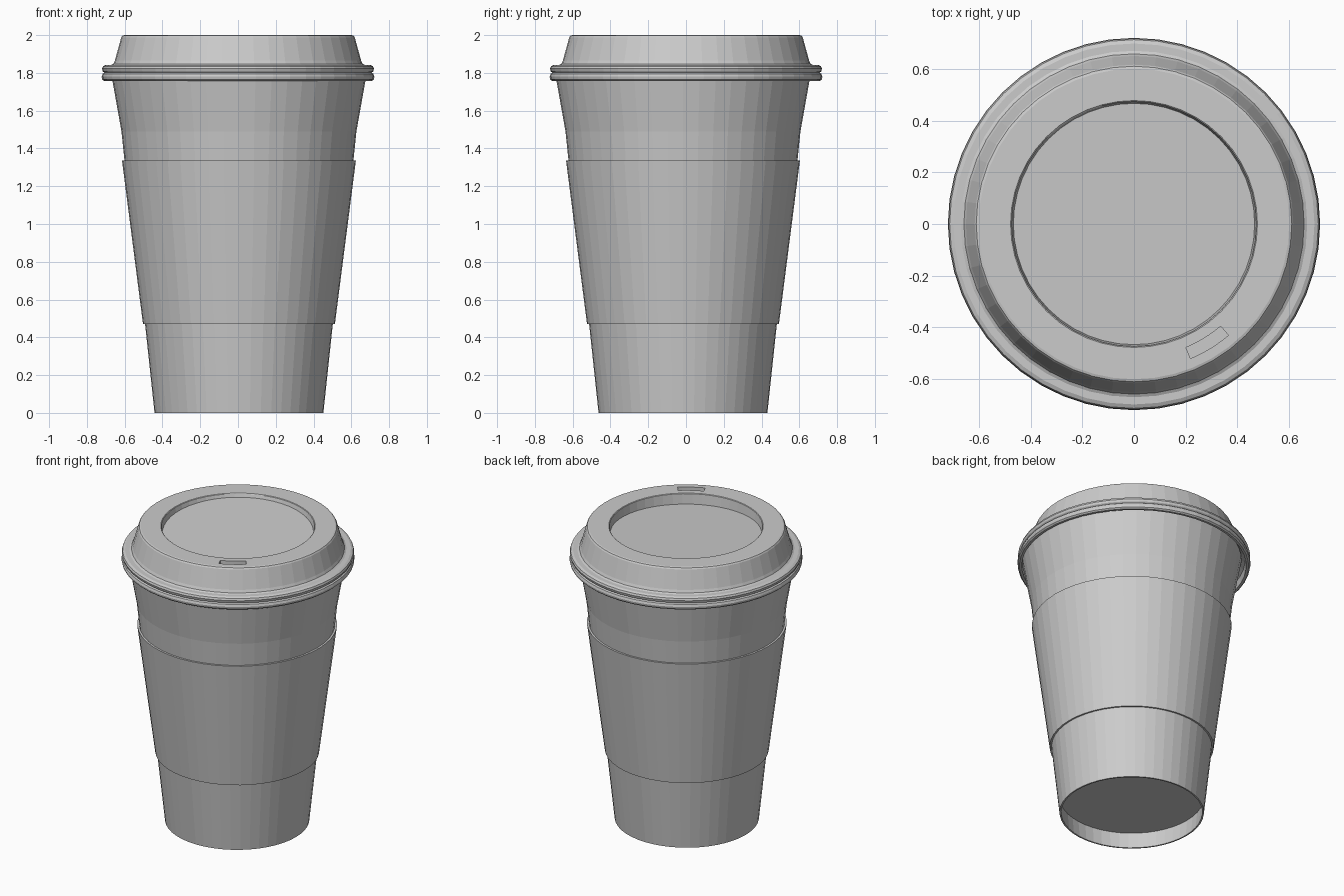
import bpy, bmesh
from math import sin, cos, pi, radians

if "Cube" in bpy.data.objects:
    bpy.data.objects.remove(bpy.data.objects["Cube"])

SEG = 48


def revolve(name, profile, centre=(0, 0), closed=False):
    """Spin (radius, z) points around z; radius 0 becomes a single pole."""
    bm = bmesh.new()
    rings = []
    for r, z in profile:
        if r == 0:
            rings.append([bm.verts.new((0, 0, z))] * SEG)
        else:
            rings.append([bm.verts.new((r * cos(2 * pi * i / SEG), r * sin(2 * pi * i / SEG), z))
                          for i in range(SEG)])
    pairs = list(zip(rings, rings[1:]))
    if closed:
        pairs.append((rings[-1], rings[0]))
    for a, b in pairs:
        for i in range(SEG):
            j = (i + 1) % SEG
            quad = [a[i], a[j], b[j], b[i]]
            bm.faces.new(list(dict.fromkeys(quad)))
    bmesh.ops.recalc_face_normals(bm, faces=bm.faces[:])
    return finish(name, bm, centre)


def finish(name, bm, centre=(0, 0)):
    mesh = bpy.data.meshes.new(name)
    bm.to_mesh(mesh)
    bm.free()
    obj = bpy.data.objects.new(name, mesh)
    obj.location = (centre[0], centre[1], 0)
    bpy.context.collection.objects.link(obj)
    return obj


CUP_CENTRE = (0.005, -0.016)

# Paper cup: recessed base, foot ring, outer wall, rim and inner wall
revolve("cup", [
    (0, 0.11), (0.447, 0.11), (0.437, 0.0), (0.447, 0.0),
    (0.497, 0.47), (0.606, 1.335), (0.622, 1.49), (0.67, 1.76), (0.68, 1.81),
    (0.668, 1.81), (0.658, 1.76), (0.61, 1.49), (0.594, 1.335),
    (0.45, 0.125), (0, 0.125)], CUP_CENTRE)

# Cardboard sleeve
revolve("sleeve", [
    (0.508, 0.47), (0.619, 1.335), (0.604, 1.335), (0.494, 0.47)], CUP_CENTRE, closed=True)

# Lid: recessed drinking top, sloped shoulder, double-beaded rim, underside
lid = revolve("lid", [
    (0, 1.953), (0.468, 1.953), (0.475, 1.997), (0.479, 2.0),
    (0.602, 2.0), (0.612, 1.997), (0.618, 1.988),
    (0.652, 1.865), (0.66, 1.848), (0.672, 1.842),
    (0.700, 1.842), (0.715, 1.835), (0.720, 1.822), (0.716, 1.808), (0.708, 1.801),
    (0.717, 1.795), (0.722, 1.780), (0.719, 1.766), (0.710, 1.758),
    (0.695, 1.758), (0.688, 1.80), (0.65, 1.83), (0.60, 1.90), (0, 1.90)])

# Tilt the recessed floor down towards the sip hole
sip = radians(-58.5)
for v in lid.data.vertices:
    if abs(v.co.z - 1.953) < 1e-4:
        v.co.z -= 0.05 * (v.co.x * cos(sip) + v.co.y * sin(sip))

# Sip hole: curved slot cut into the lid top
bm = bmesh.new()
n = 6
angles = [radians(-67.2 + 17.5 * i / n) for i in range(n + 1)]
outline = [(0.52, a) for a in angles] + [(0.566, a) for a in reversed(angles)]
face = bm.faces.new([bm.verts.new((r * cos(a), r * sin(a), 1.95)) for r, a in outline])
out = bmesh.ops.extrude_face_region(bm, geom=[face])
for g in out["geom"]:
    if isinstance(g, bmesh.types.BMVert):
        g.co.z = 2.1
bmesh.ops.recalc_face_normals(bm, faces=bm.faces[:])
cutter = finish("sip_hole_cutter", bm)
cutter.hide_render = True
cutter.hide_set(True)

cut = lid.modifiers.new("sip_hole", 'BOOLEAN')
cut.operation = 'DIFFERENCE'
cut.solver = 'EXACT'
cut.object = cutter
